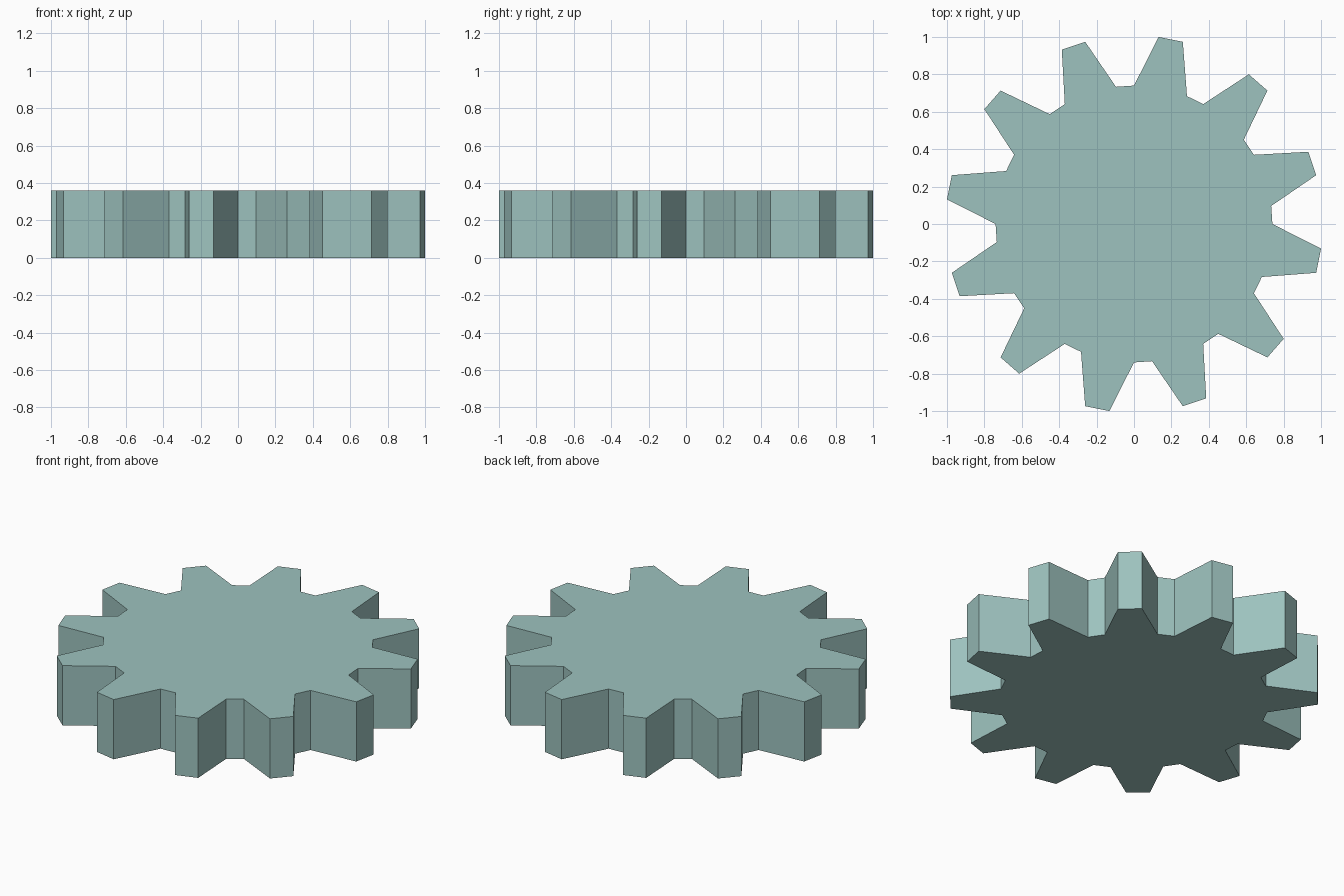
import bpy, bmesh
from math import sin, cos, radians

if "Cube" in bpy.data.objects:
    bpy.data.objects.remove(bpy.data.objects["Cube"])

TEETH = 12
TIP_R, ROOT_R = 1.0086, 0.74
HEIGHT = 0.361

# Gear outline: two root points then two tip points per tooth
bm = bmesh.new()
step = 360 / (TEETH * 4)
outline = []
for i in range(TEETH * 4):
    r = ROOT_R if i % 4 < 2 else TIP_R
    a = radians(i * step)
    outline.append(bm.verts.new((r * cos(a), r * sin(a), 0)))
base = bm.faces.new(outline)

# Extrude the outline into a solid disc
result = bmesh.ops.extrude_face_region(bm, geom=[base], use_keep_orig=True)
top = [g for g in result["geom"] if isinstance(g, bmesh.types.BMVert)]
bmesh.ops.translate(bm, verts=top, vec=(0, 0, HEIGHT))
bmesh.ops.recalc_face_normals(bm, faces=bm.faces[:])

mesh = bpy.data.meshes.new("gear")
bm.to_mesh(mesh)
bm.free()
gear = bpy.data.objects.new("gear", mesh)
bpy.context.collection.objects.link(gear)

# Grey-green metal
metal = bpy.data.materials.new("green_metal")
metal.diffuse_color = (0.34, 0.545, 0.52, 1)
metal.use_nodes = True
metal.node_tree.nodes["Principled BSDF"].inputs["Base Color"].default_value = metal.diffuse_color
mesh.materials.append(metal)
